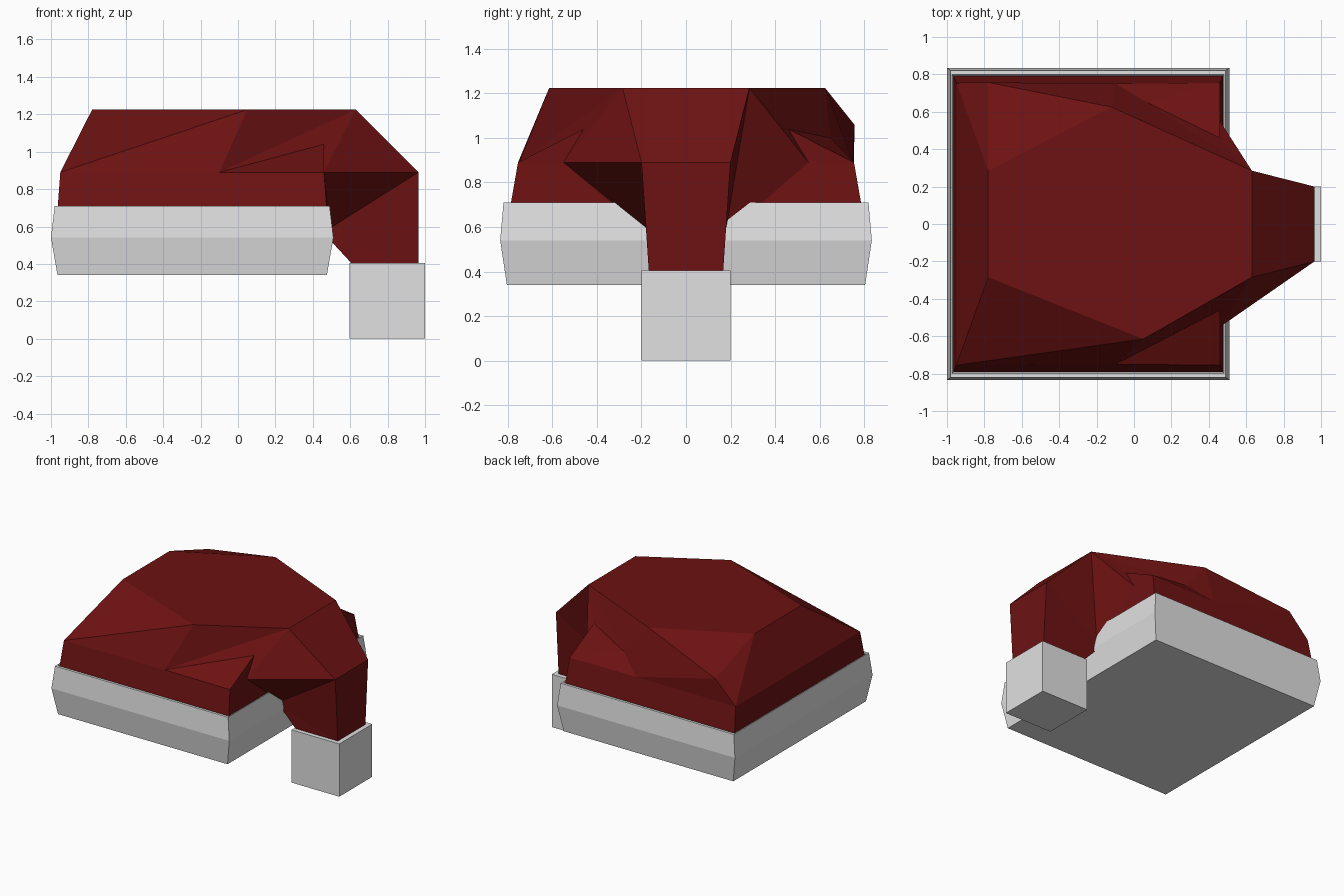
import bpy, bmesh

if "Cube" in bpy.data.objects:
    bpy.data.objects.remove(bpy.data.objects["Cube"])

def material(name, rgb):
    m = bpy.data.materials.new(name)
    m.diffuse_color = (*rgb, 1)
    m.use_nodes = True
    m.node_tree.nodes["Principled BSDF"].inputs["Base Color"].default_value = m.diffuse_color
    return m

RED = material("dark red", (0.155, 0.006, 0.006))
GREY = material("light grey", (0.75, 0.75, 0.75))

def finish(name, bm, mat):
    bmesh.ops.recalc_face_normals(bm, faces=bm.faces)
    me = bpy.data.meshes.new(name)
    bm.to_mesh(me)
    bm.free()
    me.materials.append(mat)
    ob = bpy.data.objects.new(name, me)
    bpy.context.collection.objects.link(ob)
    return ob

def stacked_rings(name, rings, mat):
    """Loft rectangles given as (x0, x1, half_y, z)."""
    bm = bmesh.new()
    loops = [[bm.verts.new(p) for p in ((a, -h, z), (b, -h, z), (b, h, z), (a, h, z))]
             for a, b, h, z in rings]
    for lo, hi in zip(loops, loops[1:]):
        for i in range(4):
            j = (i + 1) % 4
            bm.faces.new((lo[i], lo[j], hi[j], hi[i]))
    bm.faces.new(loops[0])
    bm.faces.new(loops[-1])
    return finish(name, bm, mat)

# Grey body tray with a bulging side and a thin rim, and the small end block
stacked_rings("body_base", [(-.965, .475, .805, .34), (-1, .51, .835, .54),
                            (-.98, .49, .82, .71), (-.972, .482, .80, .71),
                            (-.965, .475, .79, .69)], GREY)
stacked_rings("end_block", [(.595, 1, .2, 0), (.595, 1, .2, .405)], GREY)

# Faceted shell: corner points of the front half, mirrored to lower-case names
pts = {
    "A": (-.95, -.755, .89),   # rear shoulder
    "B": (-.78, -.285, 1.225), # roof rear
    "D": (.05, -.615, 1.225),  # roof side
    "T": (.63, -.285, 1.225),  # roof front
    "F": (-.10, -.75, .89),    # shoulder middle
    "G": (.46, -.755, .89),    # front shoulder
    "H": (.46, -.46, 1.04),    # notch top
    "K": (.46, -.55, .89),     # notch bottom
    "N": (.965, -.2, .89),     # neck top
    "P": (.49, -.18, .59),     # neck root
    "Q": (.49, -.172, .53),    # neck underside root
    "R": (.965, -.167, .4),    # neck foot, outer
    "S": (.61, -.167, .4),     # neck foot, inner
    "W": (-.965, -.79, .69),   # skirt rear
    "X": (.475, -.79, .69),    # skirt front
    "Y": (.475, -.32, .69),    # skirt beside the neck
}
pts.update({k.lower(): (x, -y, z) for k, (x, y, z) in list(pts.items())})
# The back side is cut differently
pts["d"] = (-.12, .625, 1.225)
pts["e"] = (-.78, .757, 1.06)
pts["v"] = (.07, .65, 1.0)

faces = ("BDTtdb ABba TNnt NRrn RSsr SQqs "          # roof, rear slope, neck
         "ABD ADF DFT FHT FGH THK TKN KNP "           # front side
         "abe ebd efd fvd dvt vht fgv gvh thk tkp tpn "  # back side
         "aef Wwa WaA")                                # rear wall
shared = "AFGXW GKYX GHK KPY NPQR RQS"                # same on both sides
faces = faces.split() + shared.split() + shared.lower().split()

bm = bmesh.new()
verts = {k: bm.verts.new(p) for k, p in pts.items()}
for f in faces:
    bm.faces.new([verts[c] for c in f])
finish("faceted_shell", bm, RED)
